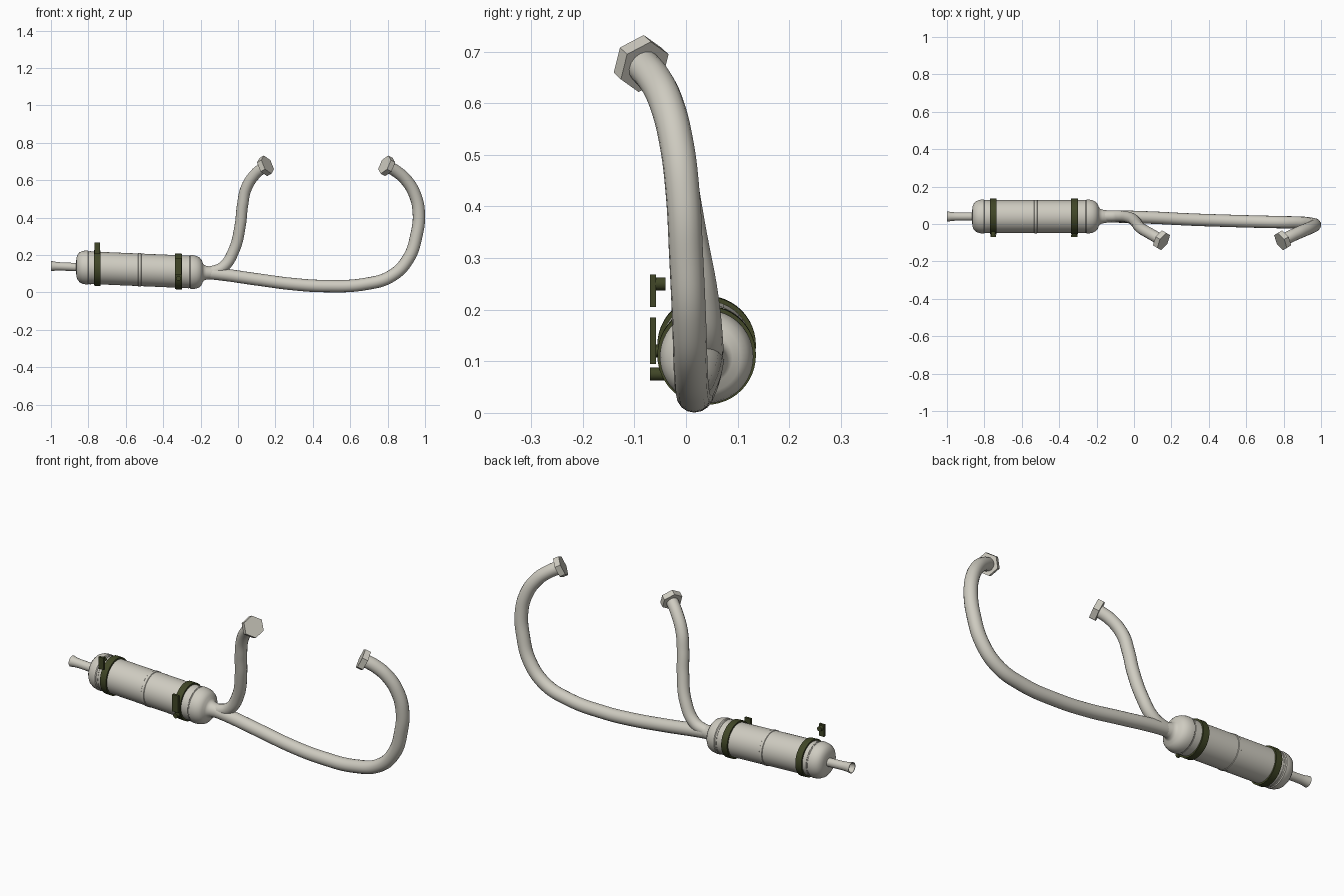
import bpy, bmesh, math
from mathutils import Vector, Matrix

if "Cube" in bpy.data.objects:
    bpy.data.objects.remove(bpy.data.objects["Cube"])


def material(name, rgb):
    m = bpy.data.materials.new(name)
    m.diffuse_color = (*rgb, 1)
    m.use_nodes = True
    m.node_tree.nodes["Principled BSDF"].inputs["Base Color"].default_value = m.diffuse_color
    return m


STEEL = material("warm grey steel", (0.62, 0.60, 0.53))
OLIVE = material("dark olive", (0.052, 0.062, 0.02))

AXIS_Y = 0.04
TILT = 0.043          # the muffler drops slightly towards +x


def axis_z(x):
    return 0.121 - TILT * (x + 0.525)


def finish(name, bm, mat, smooth=True):
    bmesh.ops.recalc_face_normals(bm, faces=bm.faces)
    me = bpy.data.meshes.new(name)
    bm.to_mesh(me)
    bm.free()
    ob = bpy.data.objects.new(name, me)
    bpy.context.collection.objects.link(ob)
    me.materials.append(mat)
    if smooth:
        shade(ob)
    return ob


def shade(ob):
    bpy.ops.object.select_all(action='DESELECT')
    ob.select_set(True)
    bpy.context.view_layer.objects.active = ob
    bpy.ops.object.shade_smooth_by_angle(angle=math.radians(35))


def lathe(name, profile, mat, closed=False, n=48):
    """Turn (x, radius) points around the tilted muffler axis."""
    bm = bmesh.new()
    rings = []
    for x, r in profile:
        rings.append([bm.verts.new((x, AXIS_Y + r * math.cos(2 * math.pi * i / n),
                                    axis_z(x) + r * math.sin(2 * math.pi * i / n)))
                      for i in range(n)])
    pairs = list(zip(rings, rings[1:]))
    if closed:
        pairs.append((rings[-1], rings[0]))
    for a, b in pairs:
        for i in range(n):
            j = (i + 1) % n
            bm.faces.new((a[i], a[j], b[j], b[i]))
    if not closed:
        bm.faces.new(rings[0])
        bm.faces.new(rings[-1])
    return finish(name, bm, mat)


def pipe(name, points, radius):
    cu = bpy.data.curves.new(name, 'CURVE')
    cu.dimensions = '3D'
    cu.bevel_depth = radius
    cu.bevel_resolution = 6
    cu.resolution_u = 10
    cu.use_fill_caps = True
    sp = cu.splines.new('BEZIER')
    sp.bezier_points.add(len(points) - 1)
    for bp, p in zip(sp.bezier_points, points):
        bp.co = p
        bp.handle_left_type = bp.handle_right_type = 'AUTO'
    ob = bpy.data.objects.new(name, cu)
    bpy.context.collection.objects.link(ob)
    cu.materials.append(STEEL)
    bpy.ops.object.select_all(action='DESELECT')
    ob.select_set(True)
    bpy.context.view_layer.objects.active = ob
    bpy.ops.object.convert(target='MESH')
    shade(bpy.context.object)


def flange(name, centre, normal):
    """Hexagonal plate with a corner pointing up."""
    z = Vector(normal).normalized()
    x = Vector((0, 0, 1))
    x = (x - z * x.dot(z)).normalized()
    y = z.cross(x)
    mat = Matrix((x, y, z)).transposed().to_4x4()
    mat.translation = centre
    bm = bmesh.new()
    bmesh.ops.create_cone(bm, cap_ends=True, segments=6, radius1=0.054, radius2=0.054,
                          depth=0.03, matrix=mat @ Matrix.Rotation(0, 4, 'Z'))
    # put a vertex on the local x direction
    d = (bm.verts[:][0].co - Vector(centre))
    ang = math.atan2(d.dot(y), d.dot(x))
    bmesh.ops.rotate(bm, verts=bm.verts, cent=centre, matrix=Matrix.Rotation(-ang, 3, z))
    finish(name, bm, STEEL, smooth=False)


def box(name, lo, hi):
    lo, hi = Vector(lo), Vector(hi)
    bm = bmesh.new()
    bmesh.ops.create_cube(bm, size=1, matrix=Matrix.Translation((lo + hi) / 2)
                          @ Matrix.Diagonal((*(hi - lo), 1)))
    finish(name, bm, OLIVE, smooth=False)


def bolt(name, x, z, y0, y1, r=0.0125):
    bm = bmesh.new()
    bmesh.ops.create_cone(bm, cap_ends=True, segments=20, radius1=r, radius2=r, depth=y1 - y0,
                          matrix=Matrix.Translation((x, (y0 + y1) / 2, z))
                          @ Matrix.Rotation(math.pi / 2, 4, 'X'))
    finish(name, bm, OLIVE)


# Muffler can with domed ends, seams and a short neck
lathe("muffler_body", [
    (-0.866, 0.022), (-0.864, 0.05), (-0.858, 0.067), (-0.847, 0.08), (-0.83, 0.088),
    (-0.812, 0.091), (-0.802, 0.091), (-0.798, 0.087),
    (-0.535, 0.087), (-0.533, 0.0895), (-0.519, 0.0895), (-0.517, 0.087),
    (-0.258, 0.087), (-0.254, 0.0905), (-0.24, 0.0905), (-0.222, 0.087),
    (-0.205, 0.079), (-0.194, 0.066), (-0.188, 0.05), (-0.182, 0.042), (-0.17, 0.037),
    (-0.15, 0.034), (-0.12, 0.028)], STEEL)

# Raised seam beside each end cap
for name, x in (("rear_seam", -0.79), ("front_seam", -0.264)):
    lathe(name, [(x - 0.003, 0.084), (x - 0.003, 0.089), (x + 0.003, 0.089), (x + 0.003, 0.084)],
          STEEL, closed=True)

# Hollow tail pipe with flared mouth
lathe("tail_pipe", [(-0.86, 0.022), (-0.95, 0.022), (-0.975, 0.0235), (-1.0, 0.028),
                    (-1.0, 0.025), (-0.975, 0.0205), (-0.95, 0.019), (-0.86, 0.019)],
      STEEL, closed=True, n=32)

# Clamp bands
for name, x in (("rear_clamp", -0.752), ("front_clamp", -0.318)):
    lathe(name, [(x - 0.0175, 0.085), (x - 0.0175, 0.0955), (x + 0.0175, 0.0955),
                 (x + 0.0175, 0.085)], OLIVE, closed=True)

# Clamp brackets and bolts
box("rear_bracket", (-0.767, -0.07, 0.205), (-0.737, -0.058, 0.268))
bolt("rear_bolt", -0.752, 0.25, -0.06, -0.04)
box("front_bracket", (-0.336, -0.07, 0.095), (-0.302, -0.058, 0.185))
bolt("front_bolt", -0.318, 0.12, -0.06, -0.04)
bolt("front_lower_bolt", -0.318, 0.075, -0.07, -0.04)

# Exhaust pipes
pipe("short_pipe", [(-0.2, 0.04, 0.107), (-0.14, 0.042, 0.112), (-0.08, 0.042, 0.136),
                    (-0.022, 0.033, 0.225), (0.012, 0.008, 0.36), (0.024, -0.01, 0.465),
                    (0.045, -0.028, 0.56), (0.092, -0.055, 0.632), (0.145, -0.086, 0.676)], 0.03)
pipe("long_pipe", [(-0.2, 0.04, 0.107), (-0.1, 0.04, 0.098), (0.1, 0.034, 0.07),
                   (0.3, 0.024, 0.044), (0.47, 0.018, 0.034), (0.68, 0.012, 0.045),
                   (0.82, 0.009, 0.088), (0.91, 0.006, 0.18), (0.955, 0.0, 0.31),
                   (0.967, -0.006, 0.42), (0.947, -0.018, 0.52), (0.9, -0.038, 0.6),
                   (0.85, -0.06, 0.645), (0.797, -0.086, 0.676)], 0.033)

# Hexagonal flanges at the pipe ends
flange("short_pipe_flange", (0.147, -0.087, 0.677), (0.75, -0.45, 0.42))
flange("long_pipe_flange", (0.795, -0.087, 0.677), (-0.75, -0.45, 0.42))
